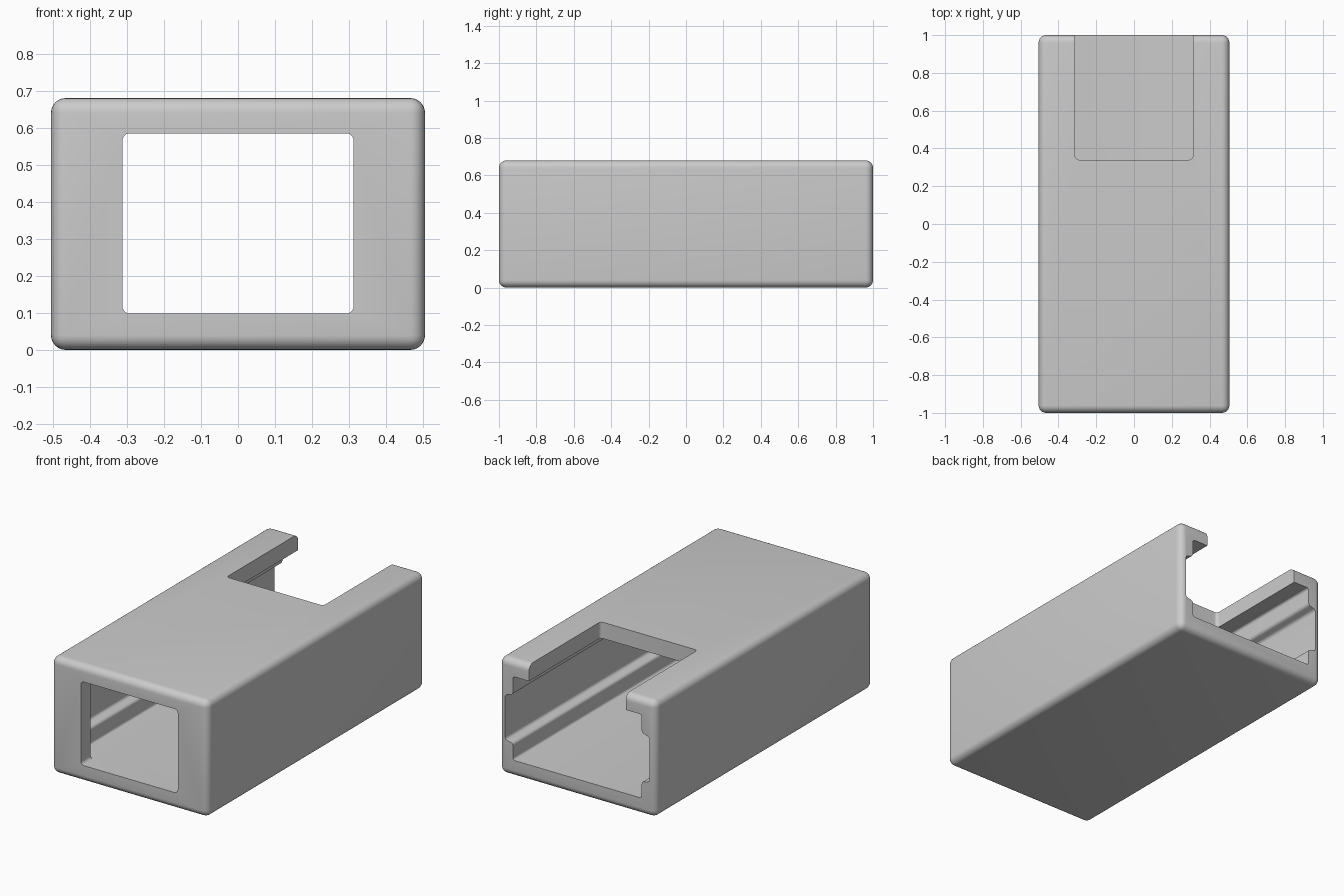
import bpy, bmesh, math
from mathutils import Vector

cube = bpy.data.objects.get("Cube")
if cube:
    bpy.data.objects.remove(cube, do_unlink=True)

HALF_W, HALF_L, HEIGHT = 0.505, 1.0, 0.68
FLOOR, CEILING, OPENING = 0.098, 0.585, 0.312

grey = bpy.data.materials.new("plain grey")
grey.use_nodes = True
colour = (0.6, 0.6, 0.6, 1)
grey.diffuse_color = colour
grey.node_tree.nodes["Principled BSDF"].inputs["Base Color"].default_value = colour


def prism(name, outline, along, depth, radius, round_all=False):
    """Extrude a closed 3D outline by depth on one axis and round its edges."""
    bm = bmesh.new()
    face = bm.faces.new([bm.verts.new(p) for p in outline])
    step = Vector([depth if a == along else 0 for a in "xyz"])
    new = bmesh.ops.extrude_face_region(bm, geom=[face])["geom"]
    bmesh.ops.translate(bm, vec=step, verts=[v for v in new if isinstance(v, bmesh.types.BMVert)])
    bmesh.ops.recalc_face_normals(bm, faces=bm.faces)
    edges = [e for e in bm.edges
             if round_all or (e.verts[0].co - e.verts[1].co).cross(step).length < 1e-5]
    bmesh.ops.bevel(bm, geom=edges, offset=radius, segments=6, profile=0.5, affect='EDGES')
    mesh = bpy.data.meshes.new(name)
    bm.to_mesh(mesh)
    bm.free()
    obj = bpy.data.objects.new(name, mesh)
    bpy.context.collection.objects.link(obj)
    return obj


def rectangle(x, z0, z1, y):
    return [(-x, y, z0), (x, y, z0), (x, y, z1), (-x, y, z1)]


# Rounded outer shell
shell = prism("sleeve_housing", rectangle(HALF_W, 0, HEIGHT, -HALF_L), "y", 2 * HALF_L, 0.04, True)
shell.data.materials.append(grey)

# Inner channel with a shallow groove along each side wall, open at the back
side = [(0.415, FLOOR), (0.415, 0.195), (0.465, 0.205), (0.465, 0.465), (0.415, 0.48), (0.415, CEILING)]
outline = [(x, -0.91, z) for x, z in side] + [(-x, -0.91, z) for x, z in reversed(side)]
channel = prism("channel_cutter", outline, "y", 2.2, 0.014)

# Window in the front wall
window = prism("window_cutter", rectangle(OPENING, FLOOR, CEILING, -1.2), "y", 0.4, 0.02)

# Slot in the roof, open at the back
slot_outline = [(-OPENING, 0.34, 0.5), (OPENING, 0.34, 0.5), (OPENING, 1.2, 0.5), (-OPENING, 1.2, 0.5)]
slot = prism("slot_cutter", slot_outline, "z", 0.4, 0.02)

# Cut the openings and keep the finished surface
cutters = [channel, window, slot]
for cutter in cutters:
    cutter.hide_render = True
    cut = shell.modifiers.new(cutter.name, 'BOOLEAN')
    cut.operation, cut.solver, cut.object = 'DIFFERENCE', 'EXACT', cutter
graph = bpy.context.evaluated_depsgraph_get()
finished = bpy.data.meshes.new_from_object(shell.evaluated_get(graph))
shell.modifiers.clear()
shell.data = finished
for cutter in cutters:
    bpy.data.objects.remove(cutter, do_unlink=True)
finished.materials.clear()
finished.materials.append(grey)
for poly in finished.polygons:
    poly.material_index = 0

# Smooth the rounds, keep the cut edges sharp
bpy.ops.object.select_all(action='DESELECT')
shell.select_set(True)
bpy.context.view_layer.objects.active = shell
bpy.ops.object.shade_smooth_by_angle(angle=math.radians(30))
